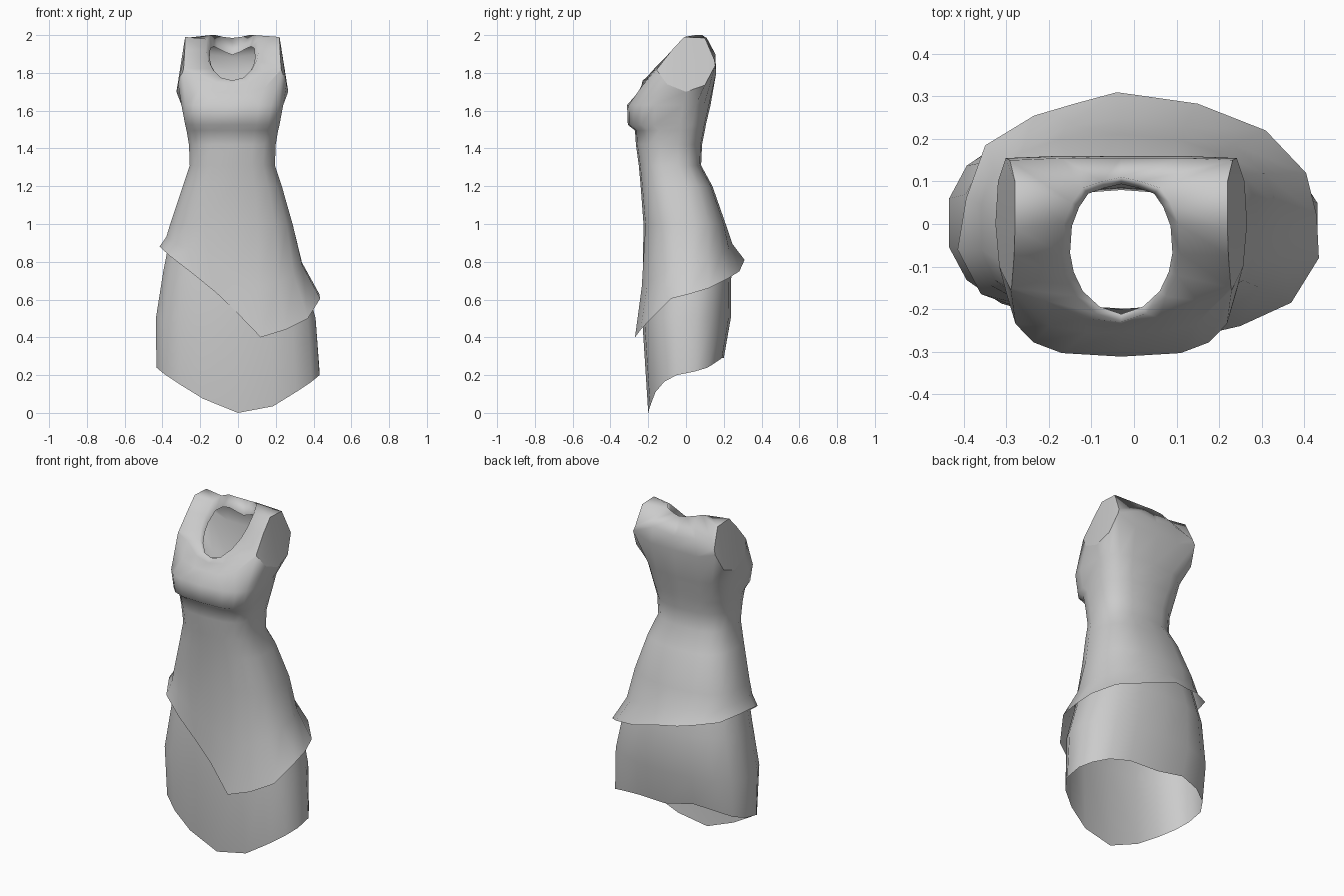
import bpy, bmesh, math
from mathutils import Vector

if "Cube" in bpy.data.objects:
    bpy.data.objects.remove(bpy.data.objects["Cube"], do_unlink=True)

HALF = 9            # columns from centre front to centre back
COLS = 2 * HALF
CX = -0.03          # centre line of the bodice

fabric = bpy.data.materials.new("grey_fabric")
fabric.use_nodes = True
grey = (0.6, 0.6, 0.6, 1)
fabric.diffuse_color = grey
fabric.node_tree.nodes["Principled BSDF"].inputs["Base Color"].default_value = grey


def oval(z, width, front, back, power, cx=CX):
    """Rounded-box ring, starting at centre front and going towards +x."""
    ring = []
    for k in range(COLS):
        a = math.tau * k / COLS
        s, c = math.sin(a), math.cos(a)
        x = math.copysign(abs(s) ** power, s) * width
        y = -math.copysign(abs(c) ** power, c) * (back - front) / 2
        ring.append(Vector((cx + x, (front + back) / 2 + y, z)))
    return ring


def mirrored(half):
    """Full ring from centre front to centre back points."""
    right = [(-x, y, z) for x, y, z in half[-2:0:-1]]
    return [Vector((x + CX, y, z)) for x, y, z in half + right]


def loft(name, rings, flat=lambda row, col: False):
    """Skin rings listed from the bottom up, keeping flat panels crisp."""
    bm = bmesh.new()
    rows = [[bm.verts.new(p) for p in ring] for ring in rings]
    panels = set()
    for r in range(len(rows) - 1):
        for k in range(COLS):
            n = (k + 1) % COLS
            face = bm.faces.new((rows[r][k], rows[r][n], rows[r + 1][n], rows[r + 1][k]))
            face.smooth = True
            if flat(r, k):
                panels.add(face)
    for e in bm.edges:
        inside = sum(f in panels for f in e.link_faces)
        e.smooth = inside != 1 and e.calc_face_angle(0) < math.radians(50)
    mesh = bpy.data.meshes.new(name)
    bm.to_mesh(mesh)
    bm.free()
    mesh.materials.append(fabric)
    obj = bpy.data.objects.new(name, mesh)
    bpy.context.collection.objects.link(obj)
    return obj


# Slanted hem of the overskirt
hem = [Vector(p) for p in (
    (-.02, -.235, .545), (.12, -.27, .40), (.25, -.24, .44), (.37, -.185, .50),
    (.435, -.08, .605), (.43, .02, .63), (.405, .12, .66), (.31, .22, .71),
    (.15, .283, .75), (-.04, .31, .81), (-.14, .283, .82), (-.235, .255, .84),
    (-.35, .185, .86), (-.395, .06, .875), (-.415, -.06, .88), (-.36, -.165, .83),
    (-.25, -.205, .745), (-.12, -.225, .64))]
hip = oval(1.0, .328, -.225, .21, .8, -.035)
flare = [Vector((*a.lerp(b, .35).xy, a.lerp(b, .55).z)) for a, b in zip(hip, hem)]

# Bodice, waist and bust
body = [oval(*r) for r in (
    (1.2, .265, -.24, .14, .75), (1.31, .228, -.25, .08, .75),
    (1.42, .232, -.265, .085, .72), (1.495, .245, -.27, .1, .68),
    (1.525, .252, -.308, .105, .62), (1.63, .272, -.312, .13, .62))]

# Lower and upper edges of the armholes, then the neckline
armhole_low = mirrored([
    (0, -.255, 1.695), (.08, -.255, 1.695), (.17, -.24, 1.72), (.26, -.155, 1.815),
    (.287, -.10, 1.74), (.296, 0, 1.70), (.29, .10, 1.735), (.272, .155, 1.84),
    (.15, .16, 1.80), (0, .16, 1.80)])
armhole_top = mirrored([
    (0, -.235, 1.735), (.09, -.222, 1.75), (.18, -.18, 1.80), (.258, -.15, 1.825),
    (.252, -.075, 1.92), (.25, -.01, 1.99), (.25, .10, 1.985), (.262, .15, 1.87),
    (.14, .155, 1.90), (0, .155, 1.88)])
neck = mirrored([
    (0, -.23, 1.76), (.06, -.21, 1.775), (.105, -.17, 1.82), (.13, -.12, 1.87),
    (.14, -.07, 1.92), (.135, 0, 1.98), (.115, .05, 2), (.09, .085, 2),
    (.045, .10, 1.99), (0, .11, 1.985)])

# Folded lip inside the neckline, deepest at the back
lip = [Vector((CX + (p.x - CX) * .86, p.y * .9 - .005, p.z - .09 * min(k, COLS - k) / HALF))
       for k, p in enumerate(neck)]

rings = [hem, flare, hip] + body + [armhole_low, armhole_top, neck, lip]
cap_row = rings.index(armhole_low)
loft("dress_bodice_and_overskirt", rings,
     lambda r, k: r == cap_row and 3 <= min(k, COLS - 1 - k) <= 6)

# Underskirt with a pointed front hem, a little higher on the right side
drop = (0, .035, .11, .165, .20, .22, .24, .27, .29, .29)
under_hem = oval(0, .437, -.2, .2, .8, 0)
for k, p in enumerate(under_hem):
    p.z = drop[min(k, COLS - k)] + (.04 if HALF < k else 0)
under = [oval(*r) for r in (
    (.5, .428, -.232, .237, .8, -.012), (.75, .375, -.212, .24, .8, -.025),
    (.95, .325, -.2, .19, .8, -.035))]
loft("underskirt", [under_hem] + under)
